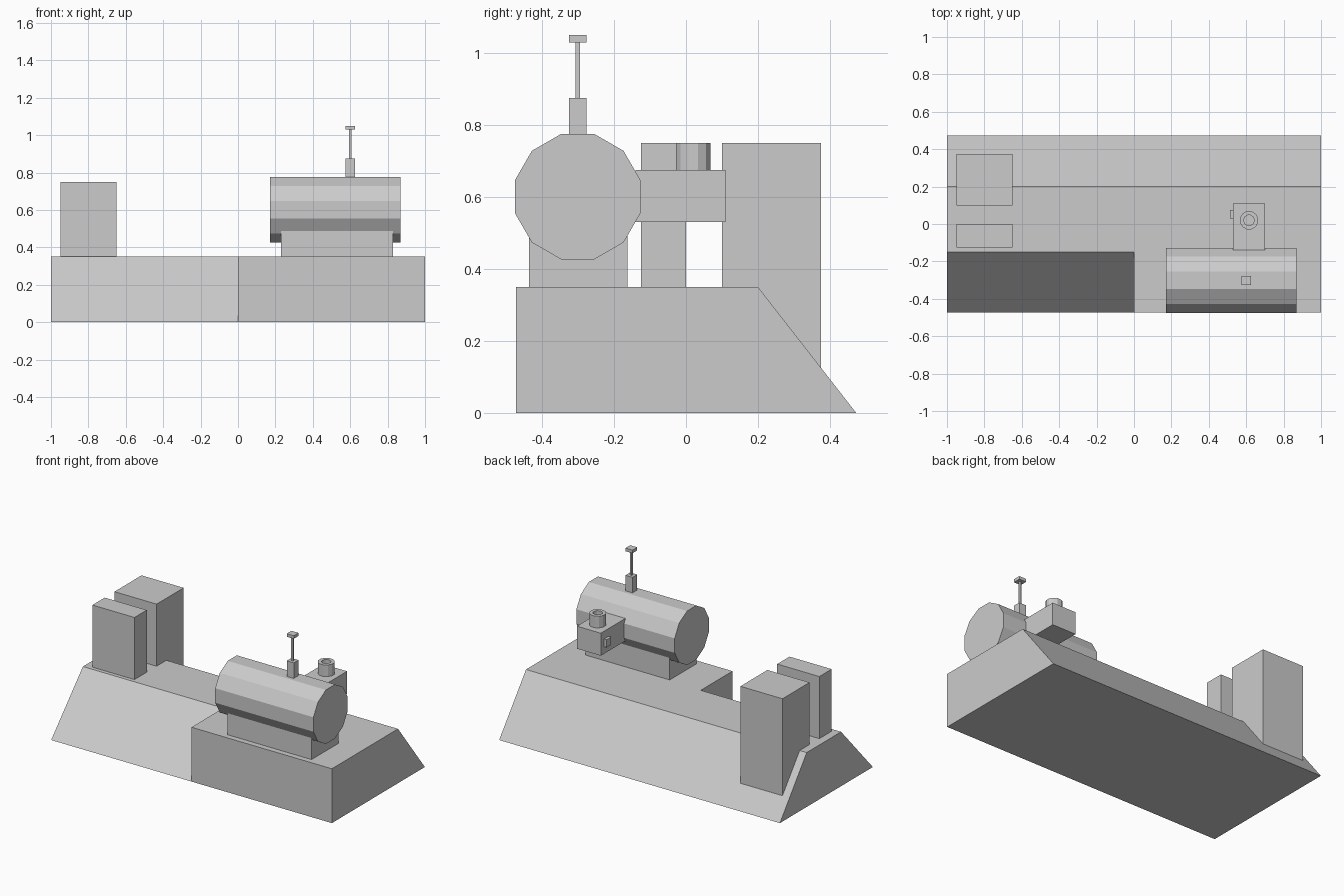
import bpy, bmesh, math
from mathutils import Matrix

if "Cube" in bpy.data.objects:
    bpy.data.objects.remove(bpy.data.objects["Cube"])

GREY = (0.6, 0.6, 0.6, 1)
grey = bpy.data.materials.new("plain_grey")
grey.use_nodes = True
grey.diffuse_color = GREY
grey.node_tree.nodes["Principled BSDF"].inputs["Base Color"].default_value = GREY


def finish(name, bm):
    bmesh.ops.recalc_face_normals(bm, faces=bm.faces)
    mesh = bpy.data.meshes.new(name)
    bm.to_mesh(mesh)
    bm.free()
    mesh.materials.append(grey)
    obj = bpy.data.objects.new(name, mesh)
    bpy.context.collection.objects.link(obj)
    return obj


def box(name, xs, ys, zs):
    bm = bmesh.new()
    spans = (xs, ys, zs)
    centre = [(a + b) / 2 for a, b in spans]
    size = [b - a for a, b in spans]
    bmesh.ops.create_cube(bm, size=1, matrix=Matrix.Translation(centre) @ Matrix.Diagonal((*size, 1)))
    return finish(name, bm)


# Base: sloped back, left half of the front cut to a slope
FRONT, BACK, RIDGE, SHOULDER, TOP = -0.473, 0.473, -0.15, 0.2, 0.35
bm = bmesh.new()
points = {}


def corner(key, x, y, z):
    points[key] = bm.verts.new((x, y, z))


for side, x in (("right", -1), ("left", 1)):
    corner(side + "_toe", x, FRONT, 0)
    corner(side + "_heel", x, BACK, 0)
    corner(side + "_shoulder", x, SHOULDER, TOP)
corner("right_ridge", -1, RIDGE, TOP)
corner("left_brow", 1, FRONT, TOP)
corner("mid_toe", 0, FRONT, 0)
corner("mid_ridge", 0, RIDGE, TOP)
corner("mid_brow", 0, FRONT, TOP)
for loop in (
    "right_toe mid_toe left_toe left_heel right_heel",
    "right_toe mid_toe mid_ridge right_ridge",
    "mid_toe left_toe left_brow mid_brow",
    "mid_toe mid_brow mid_ridge",
    "right_ridge mid_ridge mid_brow left_brow left_shoulder right_shoulder",
    "right_shoulder left_shoulder left_heel right_heel",
    "right_toe right_ridge right_shoulder right_heel",
    "left_toe left_heel left_shoulder left_brow",
):
    bm.faces.new([points[key] for key in loop.split()])
finish("base", bm)

# Twin towers
box("back_tower", (-0.95, -0.65), (0.10, 0.375), (0.1, 0.75))
box("front_tower", (-0.95, -0.65), (-0.125, 0.0), (0.34, 0.75))

# Twelve-sided tank lying along x on its pedestal
bm = bmesh.new()
radius = 0.174 / math.cos(math.pi / 12)
bmesh.ops.create_cone(
    bm, cap_ends=True, segments=12, radius1=radius, radius2=radius, depth=0.7,
    matrix=Matrix.Translation((0.52, -0.301, 0.601))
    @ Matrix.Rotation(math.pi / 2, 4, "Y") @ Matrix.Rotation(math.pi / 12, 4, "Z"))
finish("tank", bm)
box("tank_pedestal", (0.23, 0.83), (-0.437, -0.163), (0.34, 0.55))

# Mast on top of the tank
box("mast_foot", (0.575, 0.625), (-0.325, -0.277), (0.76, 0.875))
box("mast_pole", (0.594, 0.606), (-0.307, -0.295), (0.87, 1.035))
box("mast_cap", (0.575, 0.625), (-0.325, -0.277), (1.03, 1.05))

# Housing behind the tank, with a side knob and an open chimney
box("housing", (0.53, 0.70), (-0.14, 0.11), (0.53, 0.675))
box("housing_knob", (0.512, 0.535), (0.03, 0.076), (0.575, 0.625))

bm = bmesh.new()
SIDES = 12
rings = []
for r, z in ((0.05, 0.67), (0.05, 0.75), (0.028, 0.75), (0.028, 0.67)):
    rings.append([
        bm.verts.new((0.615 + r * math.cos(a), 0.02 + r * math.sin(a), z))
        for a in ((i + 0.5) * math.tau / SIDES for i in range(SIDES))])
for k in range(4):
    lower, upper = rings[k], rings[(k + 1) % 4]
    for i in range(SIDES):
        j = (i + 1) % SIDES
        bm.faces.new((lower[i], lower[j], upper[j], upper[i]))
finish("chimney", bm)
